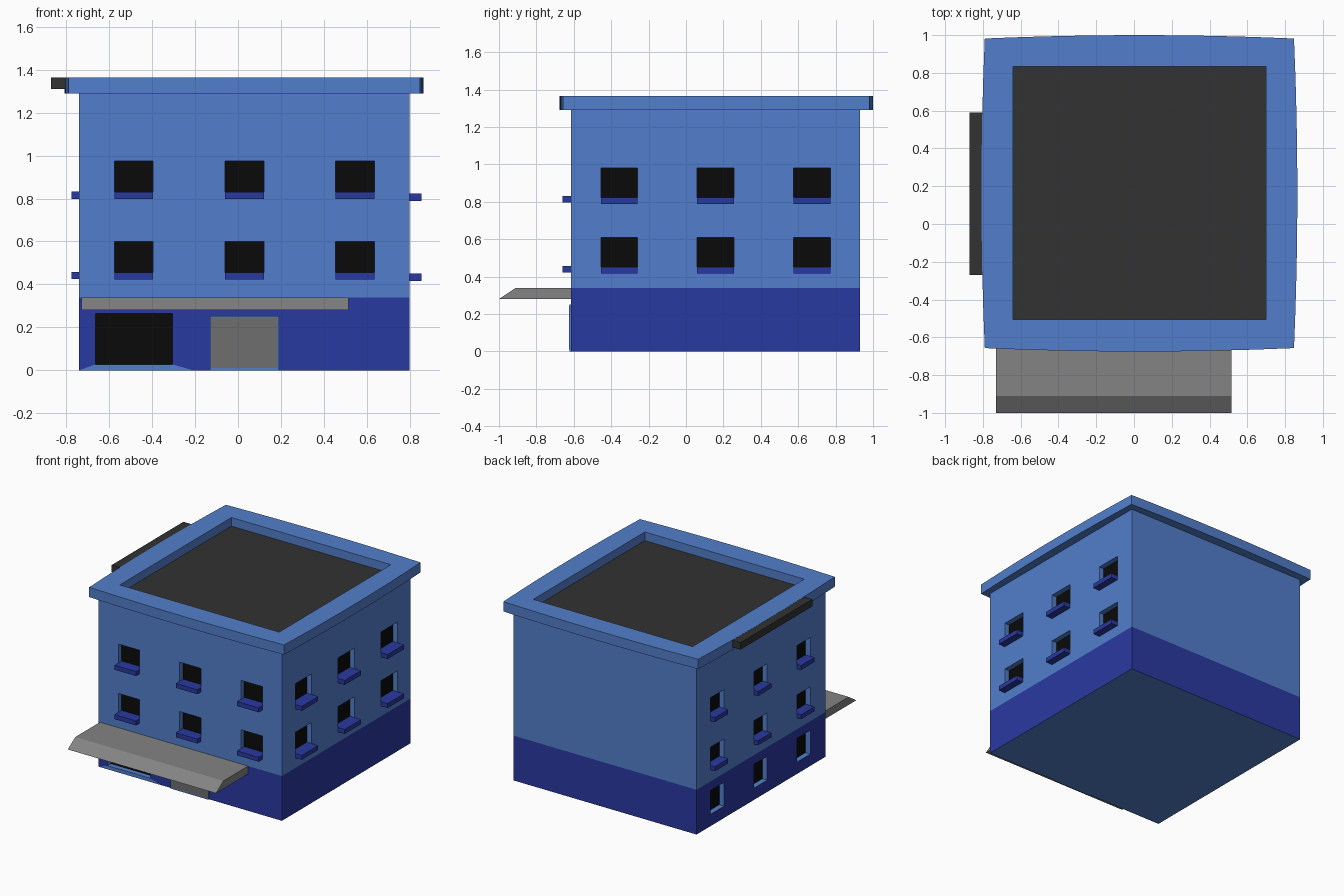
import bpy, bmesh
from mathutils import Vector

if "Cube" in bpy.data.objects:
    bpy.data.objects.remove(bpy.data.objects["Cube"])


def material(name, rgb):
    m = bpy.data.materials.new(name)
    m.diffuse_color = (*rgb, 1)
    m.use_nodes = True
    m.node_tree.nodes["Principled BSDF"].inputs["Base Color"].default_value = m.diffuse_color
    return m


BLUE = material("light_blue", (0.084, 0.212, 0.604))
NAVY = material("dark_blue", (0.022, 0.041, 0.352))
BLACK = material("black_glass", (0.003, 0.003, 0.003))
ROOF = material("roof_dark", (0.032, 0.032, 0.032))
GREY = material("canopy_grey", (0.23, 0.23, 0.23))
DOOR = material("door_grey", (0.156, 0.156, 0.156))

X0, X1, Y0, Y1 = -0.74, 0.80, -0.615, 0.93
BASE, TOP, DEPTH = 0.34, 1.29, 0.04


def finish(name, bm, *mats):
    bmesh.ops.remove_doubles(bm, verts=bm.verts, dist=1e-5)
    me = bpy.data.meshes.new(name)
    bm.to_mesh(me)
    bm.free()
    for m in mats:
        me.materials.append(m)
    ob = bpy.data.objects.new(name, me)
    bpy.context.collection.objects.link(ob)
    return ob


def face(bm, pts, mat=0):
    f = bm.faces.new([bm.verts.new(p) for p in pts])
    f.material_index = mat


def box(name, lo, hi, mat):
    bm = bmesh.new()
    bmesh.ops.create_cube(bm, size=1)
    for v in bm.verts:
        v.co = [a + (b - a) * (c + 0.5) for a, b, c in zip(lo, hi, v.co)]
    return finish(name, bm, mat)


def wall(name, origin, u_dir, normal, u0, u1, holes):
    """Flat wall split at the base line, with recessed black openings."""
    U, N, O = Vector(u_dir), Vector(normal), Vector(origin)

    def P(u, z, d=0):
        return O + U * u + N * d + Vector((0, 0, z))

    bm = bmesh.new()
    us = sorted({u0, u1, *(h[i] for h in holes for i in (0, 1))})
    zs = sorted({0, BASE, TOP, *(h[i] for h in holes for i in (2, 3))})
    for a, b in zip(us, us[1:]):
        for c, d in zip(zs, zs[1:]):
            mu, mz = (a + b) / 2, (c + d) / 2
            if not any(h[0] < mu < h[1] and h[2] < mz < h[3] for h in holes):
                face(bm, [P(a, c), P(b, c), P(b, d), P(a, d)], int(mz < BASE))
    for a, b, c, d in holes:
        ring = [(a, c), (b, c), (b, d), (a, d)]
        face(bm, [P(*p, -DEPTH) for p in ring], 2)
        for p, q in zip(ring, ring[1:] + ring[:1]):
            face(bm, [P(*p), P(*q), P(*q, -DEPTH), P(*p, -DEPTH)])
    return finish(name, bm, BLUE, NAVY, BLACK)


def sills(side, origin, u_dir, normal, holes, out):
    """Thin ledge under each opening."""
    for i, (a, b, c, d) in enumerate(holes):
        p = Vector(origin) + Vector(u_dir) * a - Vector(normal) * DEPTH
        q = Vector(origin) + Vector(u_dir) * b + Vector(normal) * out
        lo = [min(s, t) for s, t in zip(p, q)]
        hi = [max(s, t) for s, t in zip(p, q)]
        lo[2], hi[2] = c - 0.033, c + 0.001
        box(f"{side}_sill_{i + 1}", lo, hi, NAVY)


def windows(starts, width, rows):
    return [(s, s + width, z0, z1) for z0, z1 in rows for s in starts]


# Walls: origin, direction along wall, outward normal
front = ((0, Y0, 0), (1, 0, 0), (0, -1, 0))
right = ((X1, 0, 0), (0, 1, 0), (1, 0, 0))
back = ((0, Y1, 0), (-1, 0, 0), (0, 1, 0))
left = ((X0, 0, 0), (0, -1, 0), (-1, 0, 0))
front_w = windows((-0.575, -0.06, 0.455), 0.18, ((0.455, 0.60), (0.83, 0.975)))
right_w = windows((-0.455, 0.06, 0.575), 0.197, ((0.45, 0.61), (0.822, 0.98)))
left_w = windows((-0.76, -0.243, 0.275), 0.16, ((0.458, 0.60), (0.832, 0.975)))
left_low = windows((-0.76, -0.243, 0.275), 0.16, ((0.09, 0.27),))
shop = [(-0.665, -0.305, 0.027, 0.265)]

wall("front_wall", *front, X0, X1, front_w + shop)
wall("right_wall", *right, Y0, Y1, right_w)
wall("back_wall", *back, -X1, -X0, [])
wall("left_wall", *left, -Y1, -Y0, left_w + left_low)
sills("front", *front, front_w, 0.045)
sills("right", *right, right_w, 0.055)
sills("left", *left, left_w, 0.035)

# Underside of the building
bm = bmesh.new()
face(bm, [(X0, Y0, 0), (X0, Y1, 0), (X1, Y1, 0), (X1, Y0, 0)])
finish("floor", bm, BLUE)

# Light patch below the shop window
bm = bmesh.new()
y = Y0 - 0.001
face(bm, [(X0, y, 0), (-0.21, y, 0), (-0.305, y, 0.027), (-0.665, y, 0.027)])
finish("shop_window_apron", bm, BLUE)

# Door
box("door_frame", (-0.13, -0.624, 0), (0.19, -0.60, 0.252), BLUE)
box("door_panel", (-0.125, -0.626, 0.01), (0.185, -0.61, 0.247), DOOR)

# Canopy: side profile swept along x
bm = bmesh.new()
prof = [(-0.60, 0.28), (-0.60, 0.34), (-0.91, 0.34), (-1.0, 0.28)]
face(bm, [(-0.73, y, z) for y, z in prof])
ext = bmesh.ops.extrude_face_region(bm, geom=bm.faces[:])
bmesh.ops.translate(bm, vec=(1.245, 0, 0),
                    verts=[v for v in ext["geom"] if isinstance(v, bmesh.types.BMVert)])
bmesh.ops.recalc_face_normals(bm, faces=bm.faces)
finish("canopy", bm, GREY)


# Cornice: ring with slightly bowed outer sides and a straight inner edge
def outline(x0, x1, y0, y1, bow, n=8):
    pts = []
    cs = [(x0, y0), (x1, y0), (x1, y1), (x0, y1)]
    ns = [(0, -1), (1, 0), (0, 1), (-1, 0)]
    for i in range(4):
        a, b, nrm = Vector(cs[i]), Vector(cs[(i + 1) % 4]), Vector(ns[i])
        for k in range(n):
            t = k / n
            pts.append(a.lerp(b, t) + nrm * bow * 4 * t * (1 - t))
    return pts


outer = outline(-0.79, 0.847, -0.657, 0.982, 0.018)
inner = outline(-0.64, 0.70, -0.505, 0.835, 0)
bm = bmesh.new()
loops = [(outer, TOP), (outer, 1.365), (inner, 1.365), (inner, TOP)]
rings = [[bm.verts.new((p.x, p.y, z)) for p in pts] for pts, z in loops]
for r, s in zip(rings, rings[1:] + rings[:1]):
    for i in range(len(r)):
        j = (i + 1) % len(r)
        bm.faces.new((r[i], r[j], s[j], s[i]))
bmesh.ops.recalc_face_normals(bm, faces=bm.faces)
finish("cornice", bm, BLUE)

# Sunken roof and the dark bar on the left edge
box("roof", (-0.65, -0.515, 1.27), (0.71, 0.845, 1.30), ROOF)
box("edge_bar", (-0.872, -0.27, 1.31), (-0.78, 0.59, 1.364), ROOF)
